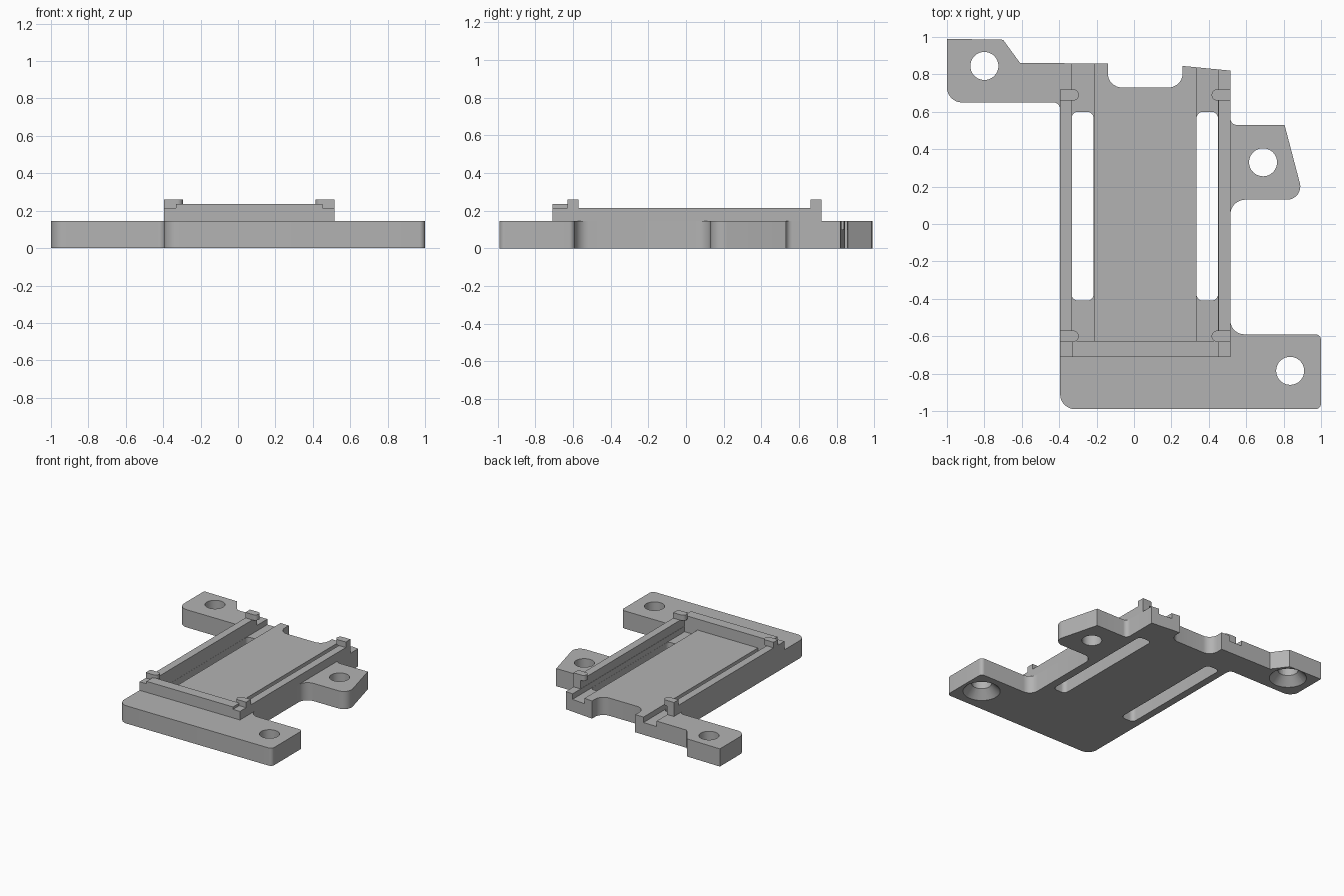
import bpy, bmesh, math
from mathutils import Vector

cube = bpy.data.objects.get("Cube")
if cube:
    bpy.data.objects.remove(cube, do_unlink=True)

grey = bpy.data.materials.new("plain grey")
grey.use_nodes = True
colour = (0.45, 0.45, 0.45, 1)
grey.diffuse_color = colour
grey.node_tree.nodes["Principled BSDF"].inputs["Base Color"].default_value = colour

TOP = 0.145        # plate thickness
RAIL_TOP = 0.215
FLOOR = 0.10       # channel floor


def rounded(corners, steps=8):
    """Outline from (x, y, radius) corners, each filleted by its radius."""
    out = []
    for i, (x, y, r) in enumerate(corners):
        p = Vector((x, y))
        if r == 0:
            out.append(p)
            continue
        a = (Vector(corners[i - 1][:2]) - p).normalized()
        b = (Vector(corners[(i + 1) % len(corners)][:2]) - p).normalized()
        half = a.angle(b) / 2
        centre = p + (a + b).normalized() * r / math.sin(half)
        start = p + a * r / math.tan(half) - centre
        end = p + b * r / math.tan(half) - centre
        turn = math.atan2(start.x * end.y - start.y * end.x, start.dot(end))
        for k in range(steps + 1):
            t = turn * k / steps
            c, s = math.cos(t), math.sin(t)
            out.append(centre + Vector((start.x * c - start.y * s,
                                        start.x * s + start.y * c)))
    return out


def finish(name, bm):
    bmesh.ops.recalc_face_normals(bm, faces=bm.faces)
    mesh = bpy.data.meshes.new(name)
    bm.to_mesh(mesh)
    bm.free()
    mesh.materials.append(grey)
    obj = bpy.data.objects.new(name, mesh)
    bpy.context.collection.objects.link(obj)
    return obj


def prism(name, corners, z0, z1):
    bm = bmesh.new()
    face = bm.faces.new([bm.verts.new((p.x, p.y, z0)) for p in rounded(corners)])
    ext = bmesh.ops.extrude_face_region(bm, geom=[face])
    verts = [v for v in ext["geom"] if isinstance(v, bmesh.types.BMVert)]
    bmesh.ops.translate(bm, verts=verts, vec=(0, 0, z1 - z0))
    return finish(name, bm)


def box(name, x0, x1, y0, y1, z0, z1, r=0):
    return prism(name, [(x0, y0, r), (x1, y0, r), (x1, y1, r), (x0, y1, r)], z0, z1)


def cone(name, x, y, z0, z1, r0, r1):
    bm = bmesh.new()
    bmesh.ops.create_cone(bm, cap_ends=True, segments=40, radius1=r0, radius2=r1,
                          depth=z1 - z0)
    bmesh.ops.translate(bm, verts=bm.verts, vec=(x, y, (z0 + z1) / 2))
    return finish(name, bm)


def activate(obj):
    bpy.ops.object.select_all(action="DESELECT")
    obj.select_set(True)
    bpy.context.view_layer.objects.active = obj


def cut(target, cutter):
    cutter.hide_render = True
    mod = target.modifiers.new("cut", "BOOLEAN")
    mod.operation = "DIFFERENCE"
    mod.solver = "EXACT"
    mod.object = cutter
    activate(target)
    bpy.ops.object.modifier_apply(modifier=mod.name)
    bpy.data.objects.remove(cutter, do_unlink=True)


# Base plate with three mounting ears and a notch in the back edge
plate = prism("base_plate", [
    (-0.395, -0.99, 0.08), (1, -0.99, 0.03), (1, -0.59, 0.03),
    (0.515, -0.59, 0.075), (0.515, 0.13, 0.08), (0.91, 0.13, 0.07),
    (0.805, 0.53, 0), (0.515, 0.53, 0.035), (0.515, 0.82, 0),
    (0.26, 0.845, 0), (0.26, 0.73, 0.075), (-0.14, 0.73, 0.075),
    (-0.14, 0.857, 0), (-0.61, 0.862, 0), (-0.70, 0.985, 0),
    (-1, 0.99, 0), (-1, 0.65, 0.08), (-0.395, 0.65, 0.035)], 0, TOP)

# Channels along the rails, with long slots through them
for x0, x1 in ((-0.335, -0.215), (0.333, 0.45)):
    cut(plate, box("channel_cutter", x0, x1, -0.625, 1.1, FLOOR, 0.3))
    cut(plate, box("slot_cutter", x0 + 0.001, x1 - 0.001, -0.41, 0.60, -0.1, 0.3, 0.035))

# Screw holes, two of them countersunk from below
for x, y, sunk in ((-0.80, 0.845, True), (0.69, 0.33, False), (0.835, -0.785, True)):
    cut(plate, cone("hole_cutter", x, y, -0.1, 0.3, 0.075, 0.075))
    if sunk:
        cut(plate, cone("countersink_cutter", x, y, -0.01, 0.07, 0.15, 0.07))

# Side rails, each with a rounded retaining tab near both ends
for side, outer, inward in (("right", -0.395, 1), ("left", 0.515, -1)):
    inner = outer + inward * 0.063
    box(side + "_rail", min(outer, inner), max(outer, inner), -0.71, 0.72, TOP, RAIL_TOP)
    tip = outer + inward * 0.10
    for end, y in (("front", -0.63), ("back", 0.66)):
        tab = prism(f"{side}_{end}_tab", [
            (outer, y, 0), (tip, y, 0.0299), (tip, y + 0.06, 0.0299), (outer, y + 0.06, 0)],
            RAIL_TOP, 0.26)

# Front stop bar between the rails
box("front_bar", -0.332, 0.452, -0.71, -0.625, TOP, 0.235)

# Smooth curved walls while keeping edges crisp
for obj in bpy.context.collection.objects:
    if obj.type == "MESH" and obj.data.materials and obj.data.materials[0] == grey:
        activate(obj)
        bpy.ops.object.shade_smooth_by_angle(angle=math.radians(30))
